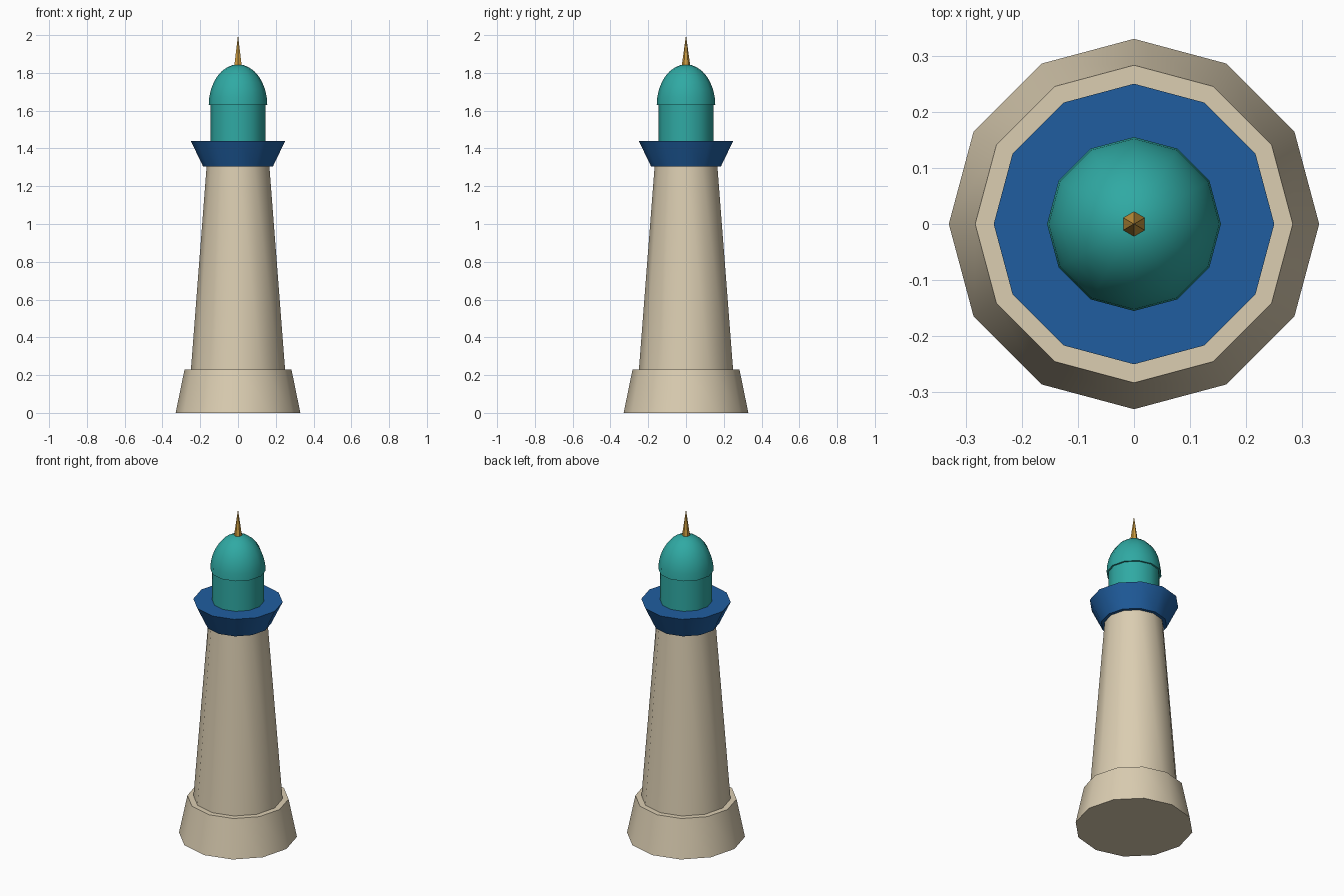
import bpy
import math

if "Cube" in bpy.data.objects:
    bpy.data.objects.remove(bpy.data.objects["Cube"], do_unlink=True)


def material(name, srgb):
    linear = [(c / 255) ** 2.2 for c in srgb] + [1]
    mat = bpy.data.materials.new(name)
    mat.use_nodes = True
    mat.diffuse_color = linear
    mat.node_tree.nodes["Principled BSDF"].inputs["Base Color"].default_value = linear
    return mat


stone = material("cream stone", (218, 204, 176))
blue = material("deep blue", (37, 94, 158))
teal = material("teal", (51, 168, 162))
gold = material("gold", (206, 156, 66))


def finish(obj, name, mat):
    obj.name = name
    obj.data.materials.append(mat)
    bpy.ops.object.shade_smooth_by_angle(angle=math.radians(40))
    return obj


def frustum(name, mat, z0, z1, r0, r1, sides=12):
    bpy.ops.mesh.primitive_cone_add(vertices=sides, radius1=r0, radius2=r1,
                                    depth=z1 - z0, location=(0, 0, (z0 + z1) / 2))
    return finish(bpy.context.object, name, mat)


def dome(name, mat, z, radius, height, rings=8, sides=12):
    # Rings of a half ellipsoid closed by a floor and an apex
    verts, faces = [], [tuple(reversed(range(sides)))]
    for i in range(rings):
        a = math.pi / 2 * i / rings
        for j in range(sides):
            t = 2 * math.pi * j / sides
            r = radius * math.cos(a)
            verts.append((r * math.cos(t), r * math.sin(t), height * math.sin(a)))
    verts.append((0, 0, height))
    for i in range(rings):
        for j in range(sides):
            k = (j + 1) % sides
            a, b = i * sides + j, i * sides + k
            if i < rings - 1:
                faces.append((a, b, b + sides, a + sides))
            else:
                faces.append((a, b, len(verts) - 1))
    mesh = bpy.data.meshes.new(name)
    mesh.from_pydata(verts, [], faces)
    obj = bpy.data.objects.new(name, mesh)
    bpy.context.collection.objects.link(obj)
    obj.location.z = z
    bpy.ops.object.select_all(action="DESELECT")
    obj.select_set(True)
    bpy.context.view_layer.objects.active = obj
    return finish(obj, name, mat)


# Stone tower
frustum("plinth", stone, 0, 0.23, 0.33, 0.283)
frustum("tower_shaft", stone, 0.22, 1.32, 0.25, 0.165)

# Gallery and lantern room
frustum("gallery", blue, 1.305, 1.44, 0.185, 0.25)
frustum("lantern_room", teal, 1.43, 1.635, 0.145, 0.145)

# Roof
dome("dome_roof", teal, 1.63, 0.155, 0.215)
frustum("spire", gold, 1.835, 2.0, 0.023, 0, sides=6)
